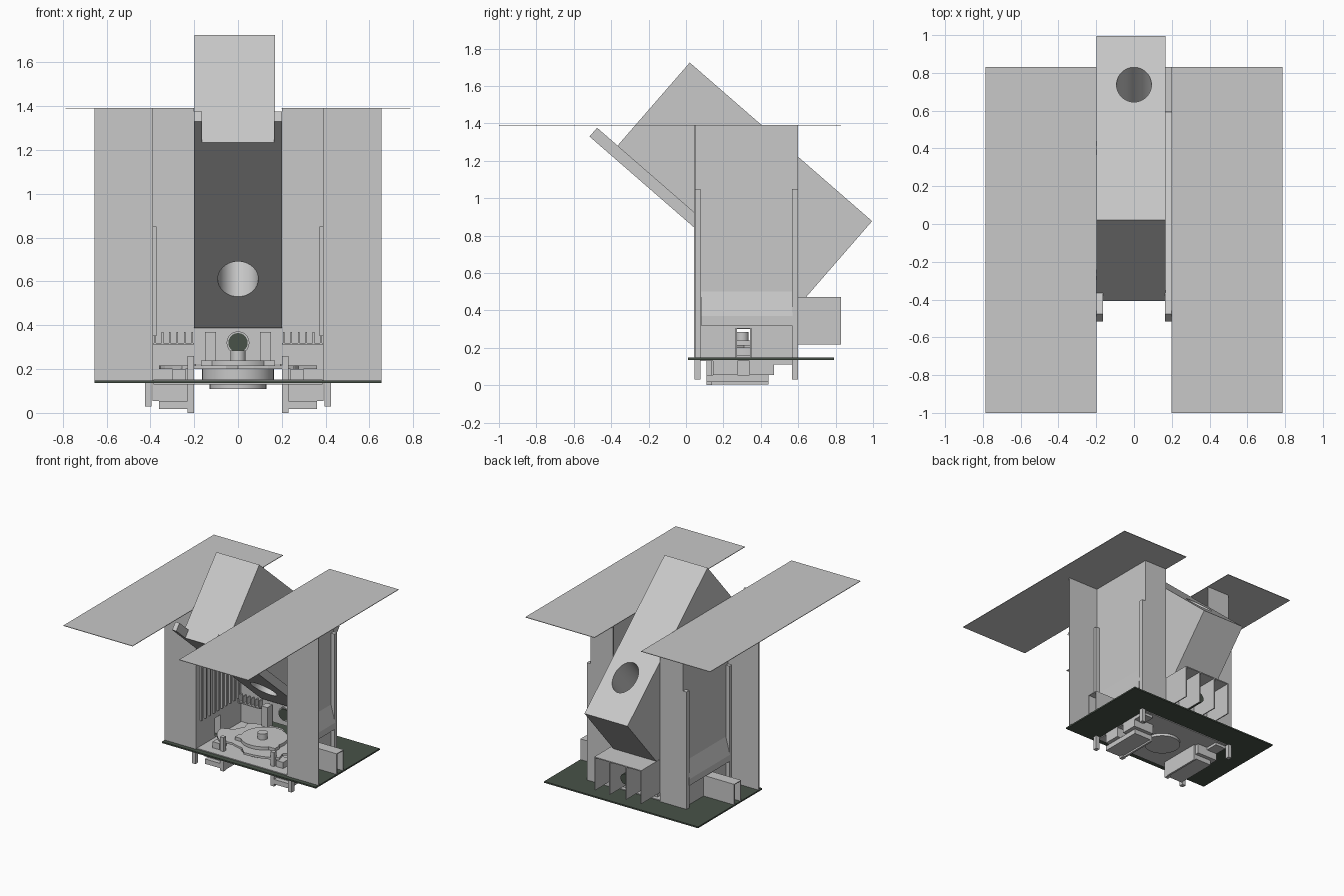
import bpy, bmesh, math
from mathutils import Matrix, Vector

if "Cube" in bpy.data.objects:
    bpy.data.objects.remove(bpy.data.objects["Cube"], do_unlink=True)


def material(name, rgb):
    m = bpy.data.materials.new(name)
    m.use_nodes = True
    m.diffuse_color = (*rgb, 1)
    m.node_tree.nodes["Principled BSDF"].inputs["Base Color"].default_value = (*rgb, 1)
    return m


GREY = material("light grey", (0.58, 0.58, 0.58))
GREEN = material("dark green grey", (0.065, 0.085, 0.065))
TILT = math.radians(-41)
ORIGIN = Vector((0, 0.02, 1.725))


def finish(name, bm, mat):
    bmesh.ops.recalc_face_normals(bm, faces=bm.faces)
    me = bpy.data.meshes.new(name)
    bm.to_mesh(me)
    bm.free()
    me.materials.append(mat)
    ob = bpy.data.objects.new(name, me)
    bpy.context.collection.objects.link(ob)
    return ob


def box(name, x, y, z, mat=GREY, tilted=False):
    """Box from three (low, high) ranges, optionally in the tilted tube frame."""
    bm = bmesh.new()
    bmesh.ops.create_cube(bm, size=1)
    for v in bm.verts:
        v.co = [r[0] + (c + 0.5) * (r[1] - r[0]) for c, r in zip(v.co, (x, y, z))]
    if tilted:
        bm.transform(Matrix.Translation(ORIGIN) @ Matrix.Rotation(TILT, 4, "X"))
    return finish(name, bm, mat)


def pair(name, x, y, z, mat=GREY, tilted=False):
    """The same box on the left and mirrored on the right."""
    return [box("left_" + name, x, y, z, mat, tilted),
            box("right_" + name, (-x[1], -x[0]), y, z, mat, tilted)]


def cylinder(name, radius, depth, matrix, mat=GREY, sides=32):
    bm = bmesh.new()
    bmesh.ops.create_cone(bm, cap_ends=True, segments=sides, radius1=radius,
                          radius2=radius, depth=depth, matrix=matrix)
    return finish(name, bm, mat)


def activate(ob):
    bpy.ops.object.select_all(action="DESELECT")
    ob.select_set(True)
    bpy.context.view_layer.objects.active = ob


def smooth(ob):
    activate(ob)
    bpy.ops.object.shade_smooth_by_angle()


def cut(ob, cutter):
    mod = ob.modifiers.new("cut", "BOOLEAN")
    mod.object = cutter
    mod.solver = "EXACT"
    activate(ob)
    bpy.ops.object.modifier_apply(modifier=mod.name)


def prism(name, outline, z, mat=GREY):
    """Flat outline in x and y, extruded over a height range."""
    bm = bmesh.new()
    face = bm.faces.new([bm.verts.new((px, py, z[0])) for px, py in outline])
    top = bmesh.ops.extrude_face_region(bm, geom=[face])["geom"]
    for v in top:
        if isinstance(v, bmesh.types.BMVert):
            v.co.z = z[1]
    return finish(name, bm, mat)


# Base board, with the grey floor inside the tower
box("base_board", (-0.655, 0.655), (0.01, 0.79), (0.136, 0.147), GREEN)
box("tower_floor", (-0.385, 0.385), (0.05, 0.59), (0.13, 0.153))

# Flat wings on top
pair("wing", (0.198, 0.787), (-1, 0.83), (1.388, 1.392))

# Tower walls, with a slot for the cross channel
pair("front_panel", (0.39, 0.655), (0.043, 0.051), (0.147, 1.388))
pair("back_panel", (0.2, 0.395), (0.592, 0.6), (0.147, 1.388))
walls = pair("side_wall", (0.387, 0.395), (0.043, 0.6), (0.147, 1.388))
slot = box("slot_cutter", (-1, 1), (0.273, 0.342), (0.16, 0.3))
for w in walls:
    cut(w, slot)
bpy.data.objects.remove(slot, do_unlink=True)

# Corner posts that reach below the board
for label, y in (("front_post", (0.045, 0.078)), ("back_post", (0.567, 0.6))):
    pair(label, (0.395, 0.425), y, (0.03, 1.05))

# Hollow cross channels outside the tower
for y in (0.265, 0.342):
    pair("channel_side", (0.39, 0.655), (y, y + 0.008), (0.147, 0.305))
pair("channel_top", (0.39, 0.655), (0.265, 0.35), (0.3, 0.306))

# Sloped pockets low on the side walls
for s, side in ((1, "left"), (-1, "right")):
    bm = bmesh.new()
    profile = ((0.39, 0.52), (0.43, 0.37), (0.43, 0.32), (0.39, 0.32))
    ends = [[bm.verts.new((s * px, y, pz)) for px, pz in profile] for y in (0.08, 0.57)]
    bm.faces.new(ends[0])
    bm.faces.new(ends[1])
    for i in range(4):
        j = (i + 1) % 4
        bm.faces.new((ends[0][i], ends[0][j], ends[1][j], ends[1][i]))
    finish(side + "_pocket", bm, GREY)

# Ribs inside the tower
for i in range(10):
    y = 0.09 + i * 0.05
    pair("wall_rib", (0.372, 0.387), (y, y + 0.015), (0.35, 0.85))
for i in range(6):
    x = 0.205 + i * 0.034
    pair("rack_tooth", (x, x + 0.008), (0.55, 0.592), (0.32, 0.37))
pair("rack_shelf", (0.2, 0.387), (0.55, 0.592), (0.312, 0.32))

# Tilted tube, its lower core and two rails
upper = box("tilted_tube", (-0.198, 0.168), (0, 1.292), (-0.59, 0), tilted=True)
core = box("tube_core", (-0.165, 0.165), (0, 1.292), (-0.65, -0.59), tilted=True)
hole = cylinder("hole_cutter", 0.0925, 1.2,
                Matrix.Translation(ORIGIN) @ Matrix.Rotation(TILT, 4, "X")
                @ Matrix.Translation((0, 0.951, -0.3)) @ Matrix.Diagonal((1, 1.32, 1, 1)),
                sides=48)
for ob in (upper, core):
    cut(ob, hole)
    smooth(ob)
bpy.data.objects.remove(hole, do_unlink=True)
pair("tube_rail", (0.165, 0.2), (-0.145, 1.292), (-0.65, -0.588), tilted=True)

# Rear sensor housing with dividers and lens
box("housing_top", (-0.2, 0.2), (0.6, 0.83), (0.465, 0.473))
box("housing_back", (-0.2, 0.2), (0.592, 0.6), (0.22, 0.47))
pair("housing_side", (0.192, 0.2), (0.6, 0.83), (0.217, 0.473))
pair("housing_divider", (0.066, 0.074), (0.6, 0.83), (0.217, 0.473))
along_y = Matrix.Rotation(math.pi / 2, 4, "X")
smooth(cylinder("lens_barrel", 0.04, 0.17, Matrix.Translation((0, 0.655, 0.32)) @ along_y, GREEN))
smooth(cylinder("lens_collar", 0.052, 0.03, Matrix.Translation((0, 0.58, 0.32)) @ along_y))
smooth(cylinder("lens_ring", 0.044, 0.008, Matrix.Translation((0, 0.563, 0.32)) @ along_y, GREEN))

# Stage mechanism: notched plate, drum, hub and clamps
notched = []
for i in range(32):
    a = 2 * math.pi * i / 32
    r = 1.0 if i % 8 < 5 else 0.78
    notched.append((0.36 * r * math.cos(a), 0.31 + 0.24 * r * math.sin(a)))
prism("stage_plate", notched, (0.2, 0.216))
smooth(cylinder("stage_drum", 0.165, 0.09, Matrix.Translation((0, 0.32, 0.195))))
smooth(cylinder("stage_hub", 0.035, 0.1, Matrix.Translation((0, 0.3, 0.235))))
smooth(cylinder("lower_drum", 0.13, 0.03, Matrix.Translation((0, 0.32, 0.125))))
for i in range(3):
    a = math.radians(90 + 120 * i)
    c = Vector((0.15 * math.cos(a), 0.31 + 0.15 * math.sin(a)))
    box("stage_clamp", (c.x - 0.04, c.x + 0.04), (c.y - 0.03, c.y + 0.03), (0.2, 0.24))
pair("stage_block", (0.1, 0.15), (0.5, 0.56), (0.153, 0.37))
pair("stage_support", (0.24, 0.3), (0.12, 0.2), (0.153, 0.2))

# Drive units under the board
pair("hanger_plate", (0.2, 0.23), (0.11, 0.14), (0, 0.26))
pair("hanger_rib", (0.2, 0.215), (0.11, 0.44), (0.005, 0.13))
pair("drive_front", (0.215, 0.39), (0.145, 0.275), (0.055, 0.136))
pair("drive_back", (0.215, 0.39), (0.34, 0.47), (0.055, 0.136))
pair("drive_foot", (0.215, 0.36), (0.11, 0.44), (0.018, 0.055))
pair("drive_tail", (0.3, 0.39), (0.47, 0.57), (0.11, 0.136))
